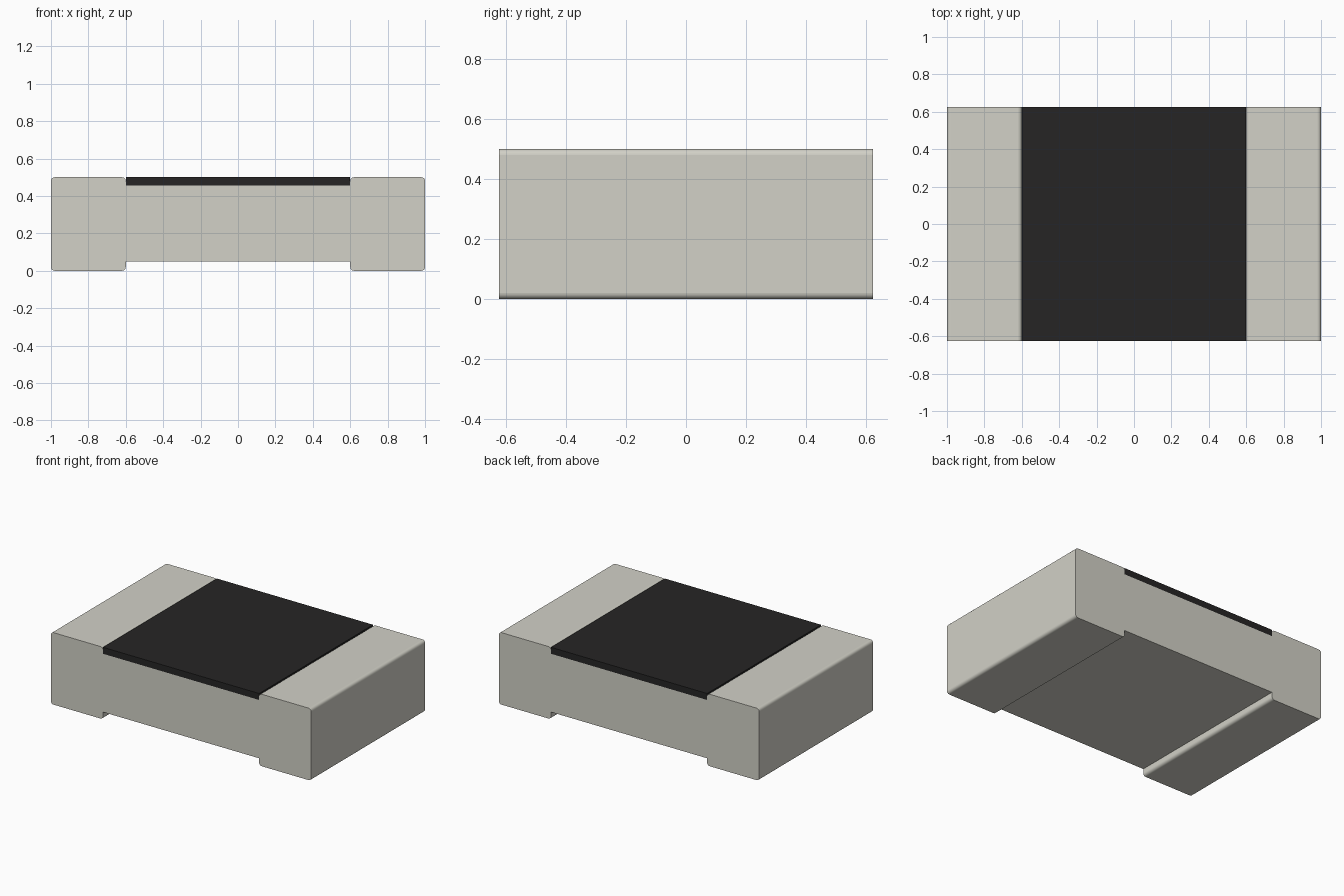
import bpy
import bmesh
import math

if "Cube" in bpy.data.objects:
    bpy.data.objects.remove(bpy.data.objects["Cube"], do_unlink=True)

HALF_LENGTH, HALF_DEPTH, HEIGHT = 1.0, 0.625, 0.5
INNER_X = 0.6        # where the end terminals begin
BODY_BOTTOM = 0.05   # the body is raised above the terminal feet
COATING_BOTTOM = 0.455
RADIUS = 0.02        # rounded terminal edges


def make_material(name, color):
    mat = bpy.data.materials.new(name)
    mat.use_nodes = True
    mat.diffuse_color = color
    mat.node_tree.nodes["Principled BSDF"].inputs["Base Color"].default_value = color
    return mat


metal = make_material("warm grey", (0.645, 0.638, 0.572, 1))
black = make_material("coating black", (0.019, 0.0185, 0.0185, 1))


def extrude_profile(name, points, mat):
    """Extrude an x-z outline through the full depth; short rounding strips are smooth."""
    bm = bmesh.new()
    face = bm.faces.new([bm.verts.new((x, -HALF_DEPTH, z)) for x, z in points])
    moved = bmesh.ops.extrude_face_region(bm, geom=[face])["geom"]
    bmesh.ops.translate(bm, vec=(0, 2 * HALF_DEPTH, 0),
                        verts=[v for v in moved if isinstance(v, bmesh.types.BMVert)])
    bmesh.ops.recalc_face_normals(bm, faces=bm.faces)
    for f in bm.faces:
        n = f.normal
        f.smooth = abs(n.x) > 0.05 and abs(n.z) > 0.05
    mesh = bpy.data.meshes.new(name)
    bm.to_mesh(mesh)
    bm.free()
    mesh.materials.append(mat)
    obj = bpy.data.objects.new(name, mesh)
    bpy.context.collection.objects.link(obj)
    return obj


def rectangle(x0, x1, z0, z1):
    return [(x0, z0), (x1, z0), (x1, z1), (x0, z1)]


def rounded_rectangle(x0, x1, z0, z1, r, steps=5):
    corners = [(x1 - r, z1 - r), (x0 + r, z1 - r), (x0 + r, z0 + r), (x1 - r, z0 + r)]
    points = []
    for i, (cx, cz) in enumerate(corners):
        for s in range(steps + 1):
            a = math.pi / 2 * (i + s / steps)
            points.append((cx + r * math.cos(a), cz + r * math.sin(a)))
    return points


# Central block and dark top coating
extrude_profile("body", rectangle(-INNER_X, INNER_X, BODY_BOTTOM, COATING_BOTTOM), metal)
extrude_profile("top_coating", rectangle(-INNER_X, INNER_X, COATING_BOTTOM, HEIGHT), black)

# Rounded end terminals
for name, x0, x1 in (("left_terminal", INNER_X, HALF_LENGTH),
                     ("right_terminal", -HALF_LENGTH, -INNER_X)):
    extrude_profile(name, rounded_rectangle(x0, x1, 0, HEIGHT, RADIUS), metal)
